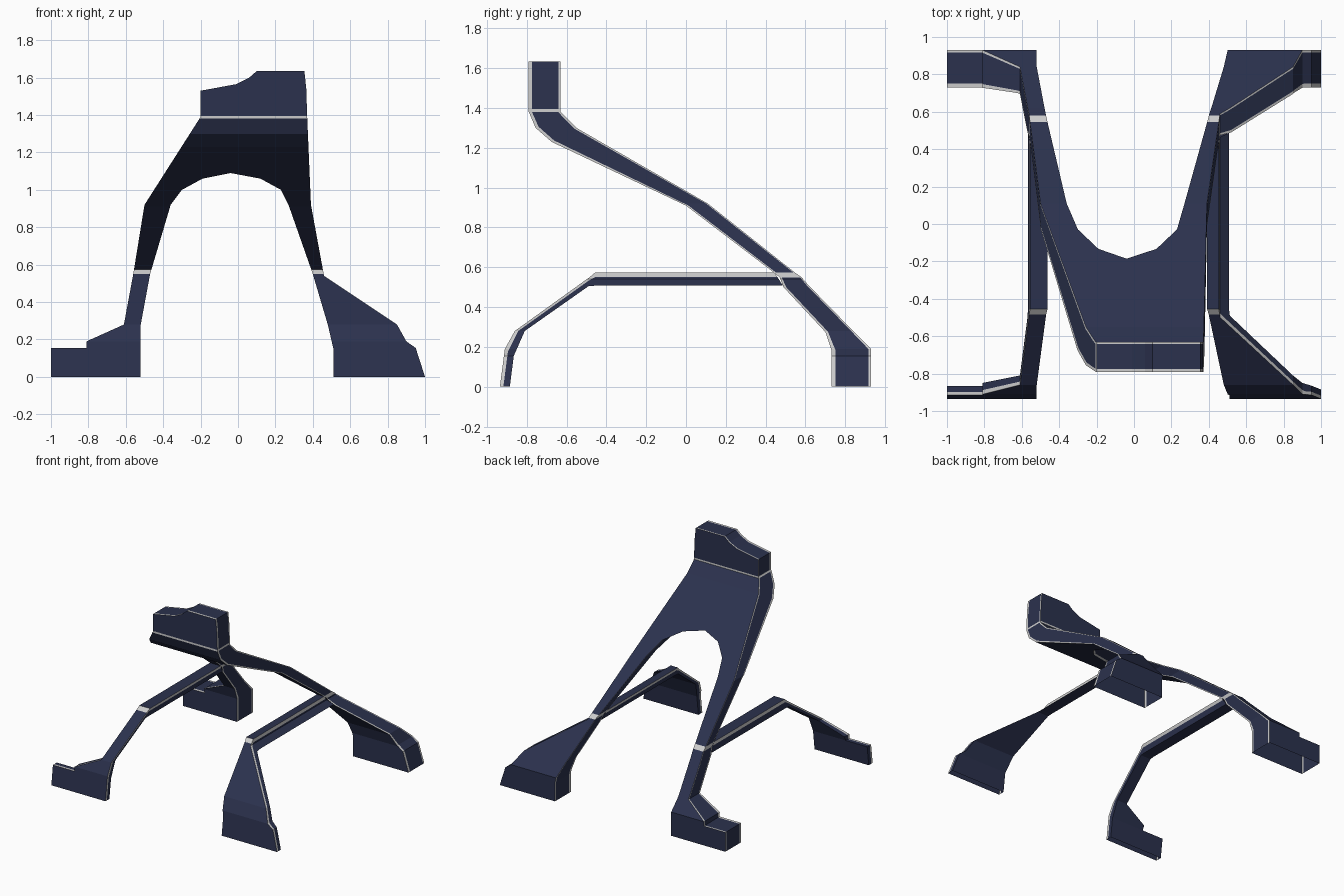
import bpy, bmesh
from mathutils import Vector

if "Cube" in bpy.data.objects:
    bpy.data.objects.remove(bpy.data.objects["Cube"])


def material(name, col):
    m = bpy.data.materials.new(name)
    m.diffuse_color = (*col, 1)
    m.use_nodes = True
    m.node_tree.nodes["Principled BSDF"].inputs["Base Color"].default_value = m.diffuse_color
    return m


NAVY, GREY, OPEN = 0, 1, 2      # OPEN marks seams and hollow ends, removed later
mats = [material("navy", (0.024, 0.031, 0.075)),
        material("trim_grey", (0.55, 0.55, 0.53)),
        material("seam", (1, 0, 0))]


def prism(name, pts, to3d, edge_mats):
    """Extrude a 2D polygon across the whole model; one material per edge."""
    bm = bmesh.new()
    n = len(pts)
    a = [bm.verts.new(to3d(p, -2)) for p in pts]
    b = [bm.verts.new(to3d(p, 2)) for p in pts]
    bm.faces.new(a)
    bm.faces.new(b[::-1])
    for i in range(n):
        j = (i + 1) % n
        bm.faces.new((a[i], a[j], b[j], b[i])).material_index = edge_mats[i]
    bmesh.ops.recalc_face_normals(bm, faces=bm.faces)
    me = bpy.data.meshes.new(name)
    bm.to_mesh(me)
    bm.free()
    for m in mats:
        me.materials.append(m)
    ob = bpy.data.objects.new(name, me)
    bpy.context.collection.objects.link(ob)
    return ob


# Front outline shared by all parts: (x, z)
outline = [(-1, -.1), (-1, .155), (-.81, .155), (-.81, .19), (-.61, .28), (-.56, .55),
           (-.5, .92), (-.2, 1.39), (-.2, 1.53), (-.01, 1.565), (.06, 1.6), (.1, 1.635),
           (.355, 1.635), (.365, 1.54), (.37, 1.39), (.39, .92), (.46, .54), (.85, .28),
           (.9, .19), (.95, .155), (1, 0), (1, -.1), (.51, -.1), (.51, .15), (.48, .28),
           (.40, .55), (.27, .92), (.23, 1.0), (.12, 1.06), (-.04, 1.09), (-.19, 1.06),
           (-.3, 1.0), (-.36, .92), (-.47, .55), (-.52, .28)]
outline.append((-.52, -.1))


def cut_strip(bm, A, B, side, face_a, face_b):
    """Intersect the side-profile strip A-B with the front outline, add to bm."""
    n = len(A)
    strip = prism("strip", A + B[::-1], lambda p, d: (d, p[0], p[1]),
                  [face_a] * (n - 1) + [OPEN] + [face_b] * (n - 1) + [OPEN])
    cutter = prism("cutter", outline, lambda p, d: (p[0], d, p[1]), [side] * len(outline))
    mod = strip.modifiers.new("cut", 'BOOLEAN')
    mod.operation, mod.solver, mod.object = 'INTERSECT', 'EXACT', cutter
    dg = bpy.context.evaluated_depsgraph_get()
    me = bpy.data.meshes.new_from_object(strip.evaluated_get(dg))
    bm.from_mesh(me)
    bpy.data.meshes.remove(me)
    for o in (strip, cutter):
        bpy.data.objects.remove(o)


def build(name, A, B, sections, layers):
    """sections: (first, last, outer face material, all-grey band?);
    layers: (from, to, side material) across the thickness."""
    bm = bmesh.new()
    for i, j, face, band in sections:
        a = [Vector(p) for p in A[i:j + 1]]
        b = [Vector(p) for p in B[i:j + 1]]
        for f, t, side in ([(0, 1, GREY)] if band else layers):
            lo = [p.lerp(q, f) for p, q in zip(a, b)]
            hi = [p.lerp(q, t) for p, q in zip(a, b)]
            cut_strip(bm, lo, hi, side, face if f == 0 else OPEN,
                      (GREY if band else NAVY) if t == 1 else OPEN)
    bmesh.ops.delete(bm, geom=[f for f in bm.faces if f.material_index == OPEN],
                     context='FACES')
    bmesh.ops.remove_doubles(bm, verts=bm.verts, dist=1e-4)
    me = bpy.data.meshes.new(name)
    bm.to_mesh(me)
    bm.free()
    for m in mats[:2]:
        me.materials.append(m)
    bpy.context.collection.objects.link(bpy.data.objects.new(name, me))


# Back panel with head block and rear legs: front and rear side profiles (y, z)
front = [(-.79, 1.7), (-.79, 1.395), (-.79, 1.381), (-.755, 1.3), (-.675, 1.23), (0, .91),
         (.44, .575), (.47, .55), (.49, .5), (.70, .275), (.73, .185), (.73, 0)]
rear = [(-.63, 1.7), (-.63, 1.395), (-.63, 1.381), (-.61, 1.36), (-.55, 1.3), (.11, .92),
        (.545, .575), (.58, .55), (.62, .505), (.83, .29), (.93, .19), (.93, 0)]
build("back_and_rear_legs", front, rear,
      [(0, 1, NAVY, False), (1, 2, GREY, True), (2, 6, NAVY, False),
       (6, 7, GREY, True), (7, 11, NAVY, False)],
      [(0, .1, GREY), (.1, .93, NAVY), (.93, 1, GREY)])

# Front legs with side rails
outer = [(-.935, 0), (-.91, .19), (-.86, .28), (-.485, .55), (-.455, .575), (.443, .575)]
inner = [(-.885, 0), (-.865, .155), (-.81, .28), (-.49, .505), (-.455, .508), (.487, .508)]
build("front_legs_and_side_rails", outer, inner,
      [(0, 3, NAVY, False), (3, 4, GREY, False), (4, 5, NAVY, False)],
      [(0, .35, GREY), (.35, 1, NAVY)])

bpy.data.materials.remove(mats[2])
